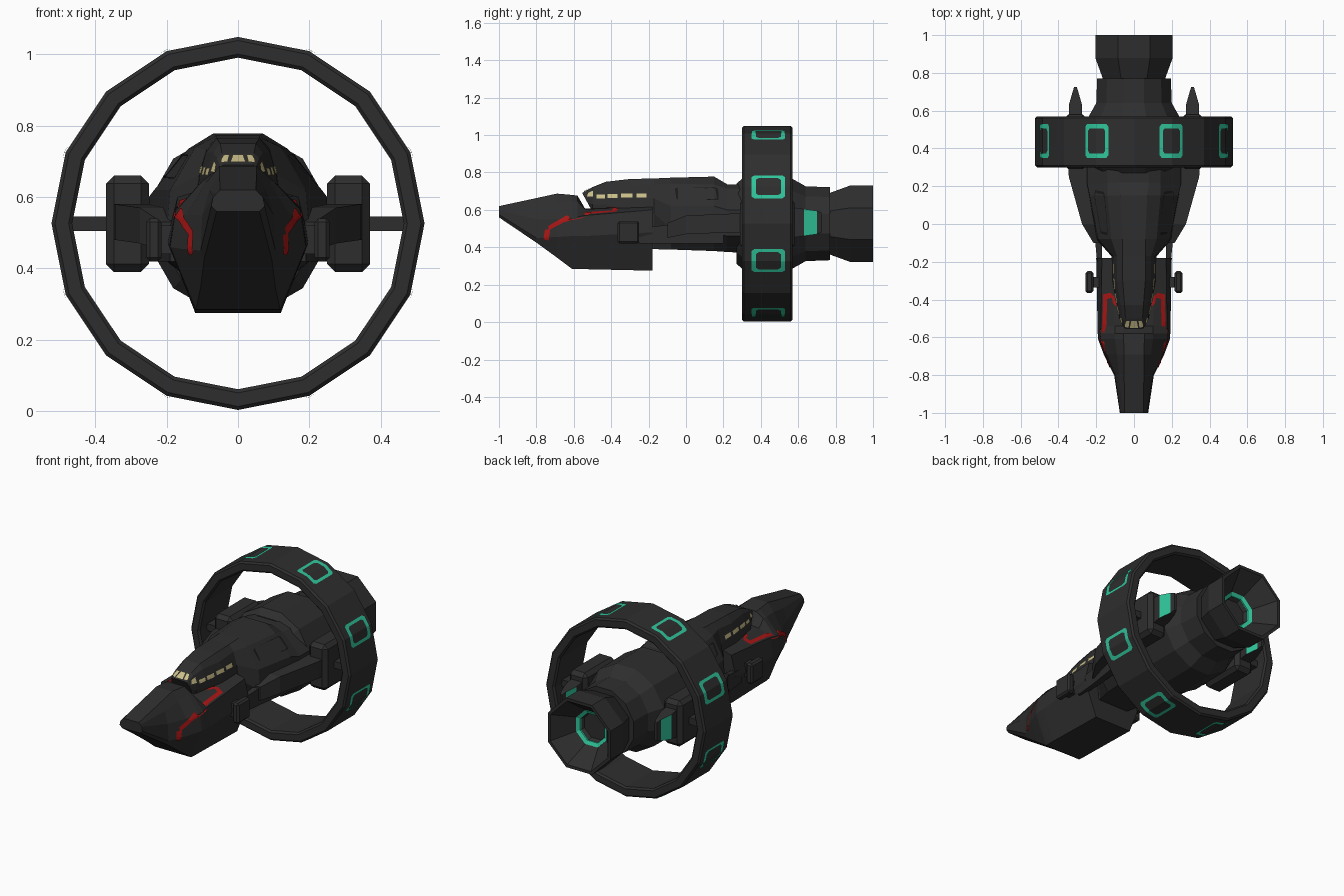
import bpy, bmesh, math
from mathutils import Vector, Matrix
from mathutils.bvhtree import BVHTree

if "Cube" in bpy.data.objects:
    bpy.data.objects.remove(bpy.data.objects["Cube"])

AXIS_Z = 0.526  # height of the long axis


def material(name, rgb):
    m = bpy.data.materials.new(name)
    m.use_nodes = True
    m.diffuse_color = (*rgb, 1)
    m.node_tree.nodes["Principled BSDF"].inputs["Base Color"].default_value = (*rgb, 1)
    return m


HULL = material("charcoal_hull", (0.027, 0.027, 0.027))
DARK = material("black_panel_line", (0.01, 0.01, 0.01))
TEAL = material("teal_glow", (0.03, 0.56, 0.33))
RED = material("red_stripe", (0.4, 0.008, 0.008))
YELLOW = material("pale_yellow_window", (0.6, 0.52, 0.25))


def finish(name, bm, mats, mirror=False, fix_normals=True):
    if fix_normals:
        bmesh.ops.recalc_face_normals(bm, faces=bm.faces)
    me = bpy.data.meshes.new(name)
    bm.to_mesh(me)
    bm.free()
    for m in mats:
        me.materials.append(m)
    ob = bpy.data.objects.new(name, me)
    bpy.context.scene.collection.objects.link(ob)
    if mirror:
        ob.modifiers.new("Mirror", "MIRROR").use_mirror_merge = False
    return ob


def loft(name, rings, mats=(HULL,), caps=True, loop=False, mirror=False, rule=None):
    """Skin a list of equal-length point rings."""
    bm = bmesh.new()
    vs = [[bm.verts.new(p) for p in r] for r in rings]
    n = len(vs[0])
    pairs = list(zip(vs, vs[1:])) + ([(vs[-1], vs[0])] if loop else [])
    for a, b in pairs:
        for i in range(n):
            j = (i + 1) % n
            bm.faces.new((a[i], a[j], b[j], b[i]))
    if caps and not loop:
        bm.faces.new(vs[0])
        bm.faces.new(vs[-1])
    bm.normal_update()
    if rule:
        for f in bm.faces:
            f.material_index = rule(f)
    return finish(name, bm, mats, mirror)


def turned(name, profile, sides, flat=True, **kw):
    """Turn (y, radius) pairs about the long axis; flat gives a level top face."""
    k = 1 / math.cos(math.pi / sides) if flat else 1
    ph = math.pi / sides if flat else 0
    angles = [ph + math.tau * i / sides for i in range(sides)]
    rings = [[(r * k * math.cos(a), y, AXIS_Z + r * k * math.sin(a)) for a in angles]
             for y, r in profile]
    return loft(name, rings, **kw)


def section(y, *pts, tilt=0.0):
    """Symmetric cross-section from right-half (x, z) points, top to bottom."""
    top = pts[0][1]
    both = list(pts) + [(-x, z) for x, z in reversed(pts)]
    return [(x, y + tilt * (top - z), z) for x, z in both]


def rect(y, x0, x1, z0, z1):
    return [(x0, y, z0), (x1, y, z0), (x1, y, z1), (x0, y, z1)]


def box(name, lo, hi, bevel=0.0, mirror=True):
    lo, hi = Vector(lo), Vector(hi)
    bm = bmesh.new()
    bmesh.ops.create_cube(bm, size=1, matrix=Matrix.Translation((lo + hi) / 2)
                          @ Matrix.Diagonal((*(hi - lo), 1)))
    if bevel:
        bmesh.ops.bevel(bm, geom=bm.edges[:], offset=bevel, segments=1, affect="EDGES")
    return finish(name, bm, (HULL,), mirror)


def mix(q, u, v):
    a, b, c, d = (Vector(p) for p in q)
    return a.lerp(b, u).lerp(d.lerp(c, u), v)


def decal(name, quads, target, mat, mirror=True, n=6):
    """Lay thin painted quads onto the surface of a target part."""
    me = target.data
    tree = BVHTree.FromPolygons([v.co for v in me.vertices], [p.vertices for p in me.polygons])
    bm = bmesh.new()
    for q in quads:
        grid, normal = [], Vector()
        for i in range(n + 1):
            row = []
            for j in range(n + 1):
                co, no, _, _ = tree.find_nearest(mix(q, i / n, j / n))
                normal += no
                row.append(bm.verts.new(co + no * 0.004))
            grid.append(row)
        for i in range(n):
            for j in range(n):
                f = bm.faces.new((grid[i][j], grid[i + 1][j], grid[i + 1][j + 1], grid[i][j + 1]))
                f.normal_update()
                if f.normal.dot(normal) < 0:
                    f.normal_flip()
    return finish(name, bm, (mat,), mirror, fix_normals=False)


def frame(q, w, cut):
    """Eight quads forming a frame with cut corners inside a larger quad."""
    def outline(m):
        a, b, c = m, m + cut, 1 - m
        return [(b, a), (1 - b, a), (c, b), (c, 1 - b), (1 - b, c), (b, c), (a, 1 - b), (a, b)]
    o, i = outline(0), outline(w)
    return [[mix(q, *p) for p in (o[k], o[(k + 1) % 8], i[(k + 1) % 8], i[k])] for k in range(8)]


# Forward head with the wedge nose, cheeks and the step under the cockpit
head = loft("head", [
    section(-1.0, (.05, .62), (.06, .61), (.07, .6), (.075, .575), (.06, .56)),
    section(-.8, (.052, .663), (.08, .62), (.1, .55), (.105, .45), (.095, .425)),
    section(-.69, (.052, .687), (.09, .64), (.145, .55), (.16, .455), (.105, .345)),
    section(-.61, (.055, .68), (.1, .645), (.175, .56), (.19, .46), (.118, .285)),
    section(-.58, (.055, .676), (.1, .645), (.177, .562), (.192, .46), (.12, .283)),
    section(-.54, (.055, .607), (.1, .604), (.175, .57), (.193, .46), (.12, .283)),
    section(-.18, (.07, .62), (.12, .615), (.17, .6), (.2, .48), (.12, .275)),
])

# Cockpit, neck and main hull
hull = loft("main_hull", [
    section(-.555, (.04, .69), (.05, .685), (.058, .665), (.06, .64), (.055, .612), tilt=.55),
    section(-.5, (.045, .722), (.06, .71), (.075, .665), (.078, .63), (.07, .59)),
    section(-.43, (.05, .75), (.07, .725), (.09, .665), (.09, .63), (.08, .56)),
    section(-.3, (.06, .765), (.09, .725), (.108, .66), (.115, .6), (.1, .42)),
    section(-.17, (.06, .768), (.09, .735), (.11, .66), (.12, .58), (.1, .39)),
    section(-.08, (.06, .772), (.12, .74), (.19, .62), (.2, .5), (.12, .388)),
    section(.15, (.07, .778), (.14, .735), (.235, .62), (.24, .48), (.14, .38)),
    section(.22, (.08, .737), (.14, .715), (.25, .6), (.25, .46), (.14, .375)),
    section(.31, (.08, .737), (.14, .71), (.25, .6), (.25, .46), (.14, .37)),
])

# Rear hull and open engine nozzle
turned("rear_hull", [(.27, .215), (.31, .248), (.56, .245), (.64, .2), (.77, .195), (.77, .15)], 12)
turned("engine_nozzle", [(.75, .15), (.77, .165), (.88, .205), (1.0, .205), (1.0, .188),
                         (.88, .1), (.84, .075)], 8)
turned("engine_glow", [(.885, .1), (.875, .08), (.865, .08), (.865, .1)], 8, mats=(TEAL,), loop=True)

# Large sixteen-sided ring with bent window frames over every other corner
ring = turned("ring", [(.3, .475), (.3, .513), (.31, .523), (.56, .523), (.57, .513),
                       (.57, .475), (.56, .465), (.31, .465)], 16, flat=False, loop=True)
quads = []
for k in range(8):
    a = math.radians(22.5 + 45 * k)
    out = Vector((math.cos(a), 0, math.sin(a)))
    side = Vector((-math.sin(a), 0, math.cos(a))) * .066
    mid = Vector((0, 0, AXIS_Z)) + out * .515
    corners = [mid + side * s + Vector((0, y, 0)) for s, y in ((-1, .35), (1, .35), (1, .53), (-1, .53))]
    quads += frame(corners, .13, .08)
decal("ring_window_frames", quads, ring, TEAL, mirror=False)

# Side pods, struts to the ring, pylon arms and glowing tails
box("side_pod", (.25, .29, .39), (.37, .58, .66), .022)
box("ring_strut", (.36, .37, .505), (.47, .5, .546))
loft("pylon_arm", [rect(-.1, .16, .215, .45, .53), rect(0, .18, .275, .47, .57),
                   rect(.25, .23, .345, .48, .58), rect(.32, .25, .35, .48, .58)], mirror=True)
loft("pod_tail", [rect(.56, .275, .345, .45, .615), rect(.63, .275, .345, .46, .605),
                  rect(.7, .295, .325, .47, .595), rect(.725, .303, .317, .48, .585)],
     mats=(HULL, TEAL), mirror=True,
     rule=lambda f: int(abs(f.normal.x) > .7 and .64 < f.calc_center_median().y < .69))

# Small boxes on the sides of the head
box("side_box", (.215, -.365, .42), (.257, -.25, .54), .01)
box("side_box_mount", (.17, -.335, .44), (.22, -.28, .52))
loft("side_fairing", [rect(-.25, .17, .19, .42, .5), rect(-.1, .17, .205, .42, .52),
                      rect(.2, .2, .25, .42, .5)], mirror=True)

# Panel outlines on the upper hull
decal("hull_panel_outline", frame([(.14, -.06, .72), (.155, .17, .72), (.21, .18, .65), (.175, -.05, .65)],
                                  .06, .08), hull, DARK)

# Red stripe running down each cheek
path = [Vector(p) for p in ((.1, -.43, .61), (.113, -.375, .61), (.155, -.385, .598),
                            (.143, -.665, .535), (.126, -.735, .5), (.128, -.745, .44))]
d = Vector((.01, .012, -.005))
decal("red_cheek_stripe", [(a - d, b - d, b + d, a + d) for a, b in zip(path, path[1:])], head, RED)

# Cockpit windows: one in the middle, then pairs along the brow and sides
decal("front_window", [[(-.022, -.545, .69), (.022, -.545, .69), (.014, -.51, .715), (-.014, -.51, .715)]],
      hull, YELLOW, mirror=False, n=2)
side = [[(.029, -.545, .69), (.044, -.54, .69), (.04, -.51, .712), (.024, -.51, .715)],
        [(.064, -.53, .67), (.074, -.495, .67), (.06, -.495, .7), (.055, -.52, .69)]]
for y0, y1 in ((-.48, -.435), (-.42, -.365), (-.345, -.285), (-.265, -.21)):
    side.append([(.092, y0, .662), (.1, y1, .662), (.095, y1, .684), (.088, y0, .684)])
decal("side_windows", side, hull, YELLOW, n=2)
